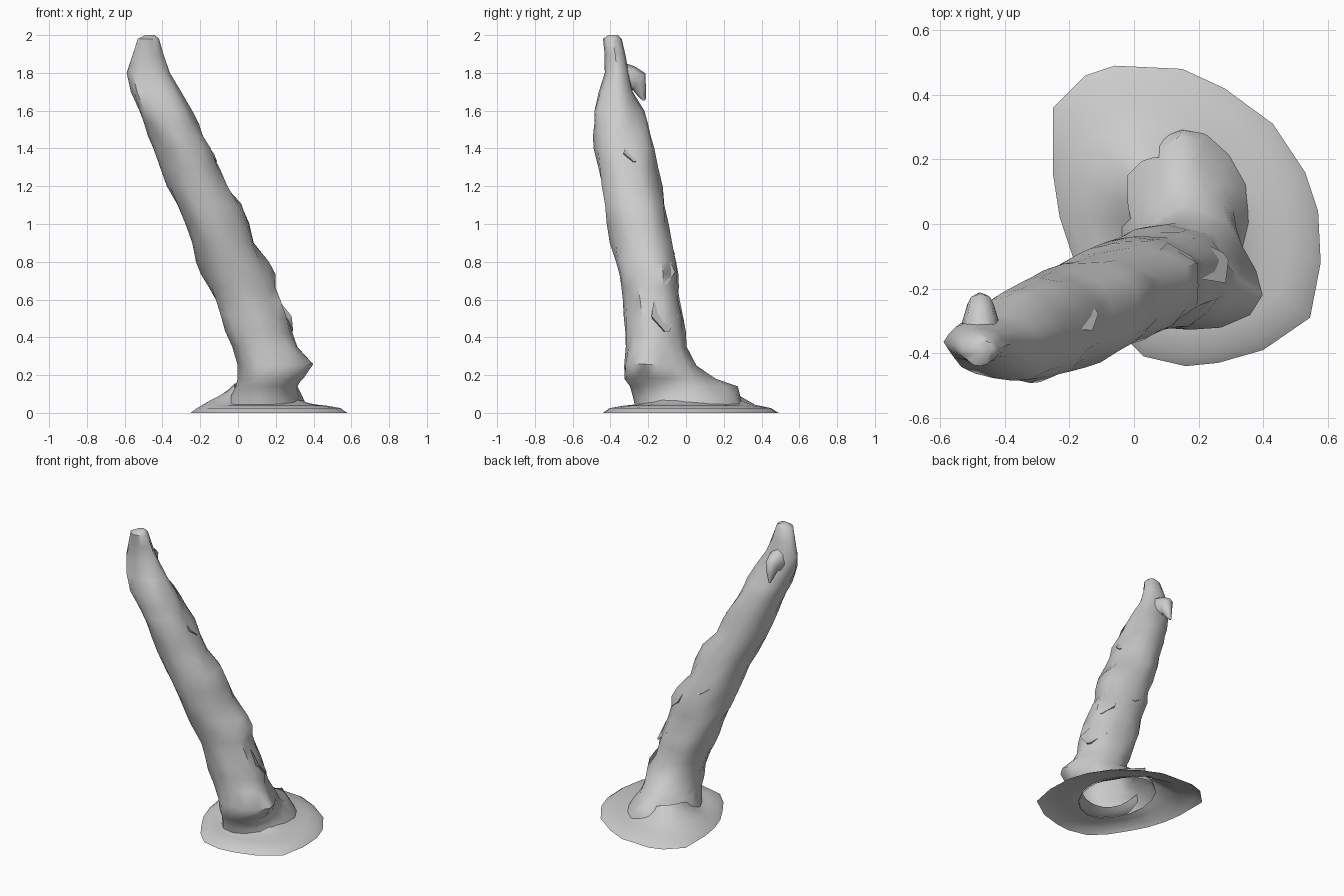
import bpy, bmesh, math
from mathutils import Vector, noise

if "Cube" in bpy.data.objects:
    bpy.data.objects.remove(bpy.data.objects["Cube"])

SIDES = 16


def finish(name, bm, angle=50):
    bmesh.ops.recalc_face_normals(bm, faces=bm.faces)
    me = bpy.data.meshes.new(name)
    bm.to_mesh(me)
    bm.free()
    ob = bpy.data.objects.new(name, me)
    bpy.context.collection.objects.link(ob)
    bpy.ops.object.select_all(action='DESELECT')
    ob.select_set(True)
    bpy.context.view_layer.objects.active = ob
    bpy.ops.object.shade_smooth_by_angle(angle=math.radians(angle))
    return ob


def loft(bm, rings, cap=False):
    loops = [[bm.verts.new(p) for p in r] for r in rings]
    for a, b in zip(loops, loops[1:]):
        for i in range(len(a)):
            j = (i + 1) % len(a)
            bm.faces.new((a[i], a[j], b[j], b[i]))
    if cap:
        bm.faces.new(loops[-1])


def pull(bm, point, move, radius):
    point, move = Vector(point), Vector(move)
    hits = [(v, (v.co - point).length) for v in bm.verts]
    for v, d in hits:
        if d < radius:
            v.co += move * (1 - d / radius)


# Leaning trunk: z, x min, x max, y min, y max
sections = [
    (0.04, -0.06, 0.36, -0.27, 0.30), (0.08, -0.04, 0.34, -0.28, 0.27),
    (0.14, -0.01, 0.31, -0.30, 0.19), (0.18, 0.00, 0.32, -0.33, 0.12),
    (0.25, 0.00, 0.34, -0.33, 0.05), (0.35, -0.03, 0.29, -0.32, 0.00),
    (0.6, -0.13, 0.22, -0.33, -0.03), (0.8, -0.21, 0.13, -0.37, -0.05),
    (1.0, -0.28, 0.05, -0.42, -0.09), (1.2, -0.38, -0.06, -0.45, -0.13),
    (1.4, -0.44, -0.14, -0.48, -0.17), (1.6, -0.53, -0.24, -0.495, -0.23),
    (1.7, -0.56, -0.30, -0.46, -0.28), (1.8, -0.585, -0.36, -0.43, -0.30),
    (1.9, -0.555, -0.40, -0.43, -0.32), (1.98, -0.53, -0.42, -0.44, -0.34),
    (2.0, -0.49, -0.44, -0.41, -0.36)]
levels = []
for a, b in zip(sections, sections[1:]):
    n = max(1, round((b[0] - a[0]) / 0.08))
    levels += [[p + (q - p) * k / n for p, q in zip(a, b)] for k in range(n)]
levels.append(sections[-1])
rings = []
for z, x0, x1, y0, y1 in levels:
    ring = []
    for i in range(SIDES):
        t = math.tau * i / SIDES
        c, s = math.cos(t), math.sin(t)
        # broad bark ridges plus finer breaks above the root
        w = 1 + 0.09 * noise.noise(Vector((2.2 * c, 2.2 * s, z * 3)))
        if z > 0.3:
            w += 0.14 * noise.noise(Vector((4 * c + 7, 4 * s, z * 6)))
        ring.append(((x0 + x1) / 2 + w * (x1 - x0) / 2 * c,
                     (y0 + y1) / 2 + w * (y1 - y0) / 2 * s, z))
    rings.append(ring)
bm = bmesh.new()
loft(bm, rings, cap=True)
# Knob, root shoulder and bark bumps
pull(bm, (0.31, -0.24, 0.25), (0.09, -0.01, 0.01), 0.17)
pull(bm, (0.14, 0.19, 0.14), (-0.01, 0.09, 0.0), 0.13)
pull(bm, (0.0, -0.17, 1.1), (0.04, 0.02, 0.02), 0.16)
pull(bm, (0.14, -0.13, 0.76), (0.05, 0.02, 0.0), 0.15)
pull(bm, (0.24, -0.15, 0.48), (0.05, 0.01, -0.05), 0.16)
finish("trunk", bm, 50)

# Broken bark splinters: buried top, outer tip, half width across the trunk
flaps = [((0.08, -0.15, 0.76), (0.285, -0.10, 0.43), (-0.05, 0.07, 0)),
         ((0.02, -0.14, 0.94), (0.185, -0.11, 0.68), (-0.04, 0.06, 0)),
         ((-0.29, -0.31, 1.52), (-0.115, -0.27, 1.33), (-0.03, 0.05, 0)),
         ((-0.12, -0.16, 1.02), (-0.05, -0.06, 0.84), (0.06, -0.01, 0))]
for k, (top, tip, wide) in enumerate(flaps):
    top, tip, wide = map(Vector, (top, tip, wide))
    mid = top.lerp(tip, 0.75)
    bm = bmesh.new()
    for p in (top, tip + wide * 0.15, tip - wide * 0.15, mid + wide, mid - wide,
              mid + Vector((-0.06, -0.05, -0.08))):
        bm.verts.new(p)
    bmesh.ops.convex_hull(bm, input=bm.verts[:])
    finish("bark_splinter_%d" % (k + 1), bm, 70)

# Broken branch stub near the tip, hooked downward
stub = [((-0.475, -0.36, 1.78), 0.085), ((-0.475, -0.30, 1.765), 0.075),
        ((-0.475, -0.25, 1.755), 0.055), ((-0.475, -0.235, 1.70), 0.03),
        ((-0.48, -0.22, 1.655), 0.008)]
bm = bmesh.new()
stub_rings = []
for i, (c, r) in enumerate(stub):
    tilt = Vector((0, 1, -0.4 * i)).normalized()
    side = Vector((0.75, 0, 0))
    up = Vector((1, 0, 0)).cross(tilt)
    stub_rings.append([Vector(c) + r * (side * math.cos(math.tau * j / 8)
                       + up * math.sin(math.tau * j / 8)) for j in range(8)])
loft(bm, stub_rings, cap=True)
finish("branch_stub", bm, 60)

# Ground skirt: thin open sheet running in under the trunk
outline = [(-0.25, 0.36), (-0.15, 0.46), (-0.06, 0.49), (0.15, 0.48), (0.28, 0.42),
           (0.43, 0.31), (0.53, 0.16), (0.57, 0.04), (0.578, -0.12), (0.545, -0.29),
           (0.40, -0.39), (0.26, -0.43), (0.16, -0.44), (0.03, -0.41), (-0.06, -0.32),
           (-0.13, -0.21), (-0.19, -0.10), (-0.23, 0.02), (-0.25, 0.15)]
cx, cy = 0.15, 0.0
bm = bmesh.new()
loft(bm, [[(cx + (x - cx) * s, cy + (y - cy) * s, z) for x, y in outline]
          for s, z in ((1, 0.0), (0.92, 0.025), (0.75, 0.038), (0.6, 0.045),
                       (0.5, 0.055), (0.42, 0.07))])
# Earth heaped against the back-left side of the root
pull(bm, (0.03, 0.14, 0.05), (0, 0, 0.11), 0.24)
finish("ground_skirt", bm)
